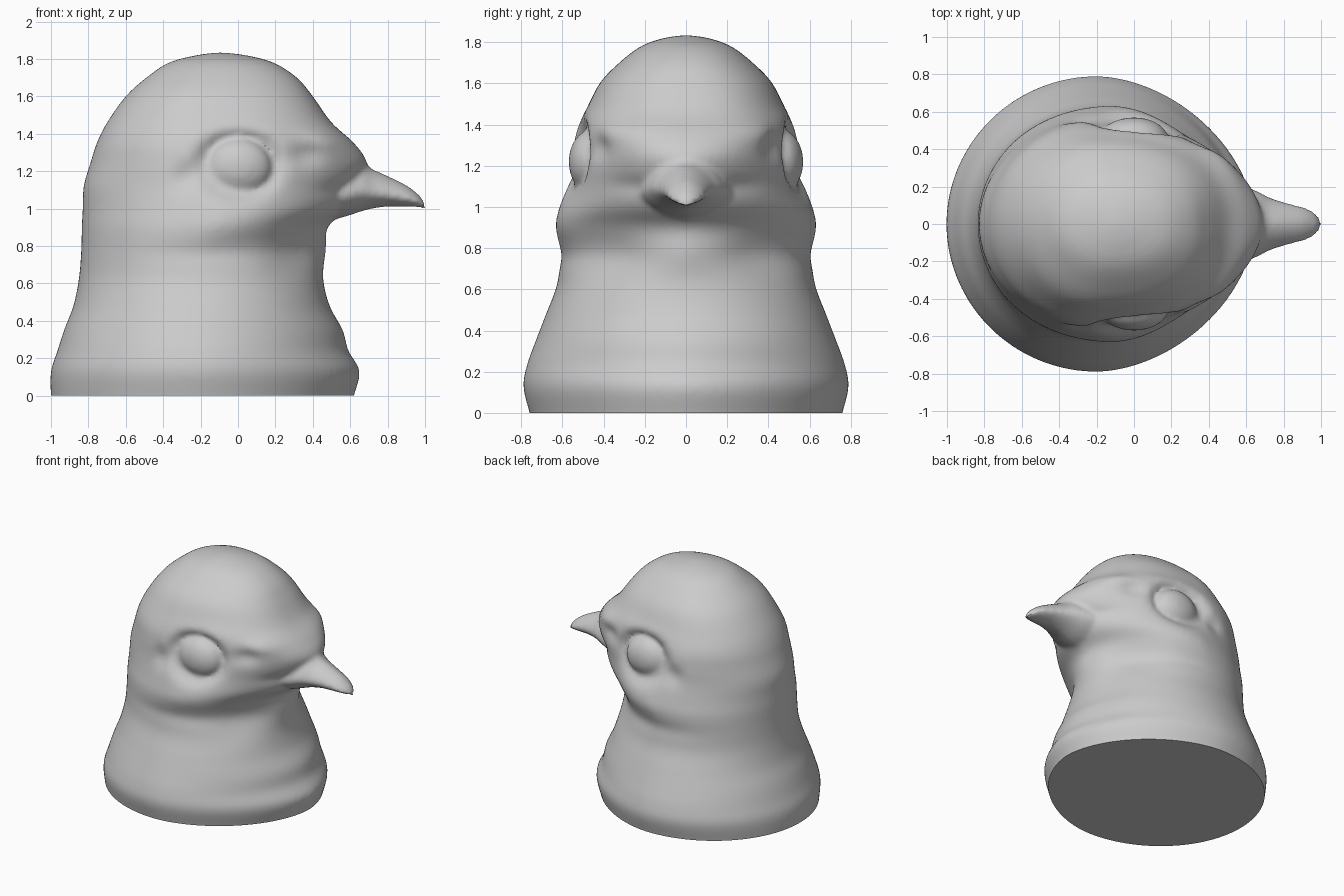
import bpy, bmesh, math
from mathutils import Vector

if "Cube" in bpy.data.objects:
    bpy.data.objects.remove(bpy.data.objects["Cube"])

# head and neck rows: z, back x, front x, half width, widest x, front roundness
ROWS = [(-.08, -.99, .60, .74, -.2, 1.8), (0, -1.0, .62, .76, -.2, 1.8), (.13, -1.0, .65, .79, -.2, 1.8),
        (.24, -.965, .59, .77, -.2, 1.85), (.35, -.93, .56, .73, -.2, 1.9), (.48, -.88, .49, .68, -.2, 2),
        (.63, -.85, .455, .625, -.2, 2), (.78, -.838, .47, .615, -.2, 1.8), (.9, -.835, .48, .625, -.15, 1.75),
        (1.0, -.83, .58, .61, -.12, 1.75), (1.12, -.825, .65, .585, -.12, 1.75), (1.24, -.79, .69, .57, -.15, 1.85),
        (1.35, -.755, .62, .54, -.2, 2.2), (1.46, -.70, .50, .49, -.2, 2.4), (1.6, -.60, .40, .42, -.18, 2.4),
        (1.7, -.49, .315, .325, -.15, 2.3), (1.78, -.37, .19, .22, -.12, 2.2), (1.82, -.22, .04, .11, -.1, 2),
        (1.835, -.10, -.09, .005, -.095, 2)]
# beak rows: x, bottom z, top z, half width
BEAK = [(.40, .92, 1.22, .24), (.55, .95, 1.25, .22), (.66, .985, 1.245, .175), (.72, 1.0, 1.21, .145),
        (.80, 1.01, 1.175, .118), (.90, 1.01, 1.125, .092), (.96, 1.008, 1.08, .065), (.99, 1.0, 1.045, .035),
        (1.005, 1.0, 1.015, .006)]
# side bumps and hollows: x, z, x radius, z radius, amount
BUMPS = [(.33, .76, .16, .13, -.06), (.10, .93, .25, .09, .02), (.36, 1.29, .09, .06, -.035),
         (.47, 1.37, .12, .06, .03), (.58, 1.10, .12, .035, -.035), (-.28, 1.17, .06, .07, -.03),
         (-.12, .76, .4, .05, -.012), (.1, 1.43, .25, .05, .012)]


def spline(rows, k):
    out = []
    for i in range(len(rows) - 1):
        p = [rows[max(0, min(len(rows) - 1, i + d))] for d in (-1, 0, 1, 2)]
        for j in range(k):
            t = j / k
            out.append([b + .5 * t * (c - a + t * (2*a - 5*b + 4*c - d + t * (3*(b - c) + d - a)))
                        for a, b, c, d in zip(*p)])
    return out + [list(rows[-1])]


def loft(bm, rings):
    vs = [[bm.verts.new(p) for p in r] for r in rings]
    n = len(vs[0])
    for a, b in zip(vs, vs[1:]):
        for i in range(n):
            bm.faces.new((a[i], a[(i + 1) % n], b[(i + 1) % n], b[i]))
    bm.faces.new(vs[0][::-1])
    bm.faces.new(vs[-1])


def spow(v, p):
    return math.copysign(abs(v) ** p, v)


def carve(x, y, z):
    d = sum(a * math.exp(-((x - bx) / rx) ** 2 - ((z - bz) / rz) ** 2) for bx, bz, rx, rz, a in BUMPS)
    # eye socket, deepest around the upper rim
    r = math.hypot(x / .21, (z - 1.225) / .165)
    d -= .055 * math.exp(-((r - .85) / .28) ** 2) * (.75 + .25 * math.tanh((z - 1.2) / .1))
    d -= .05 * math.exp(-(r / .7) ** 2)
    return Vector((x, y + d * math.tanh(y / .15), z))


bm = bmesh.new()
N = 96
# head and neck
rings = []
for z, xb, xf, w, xc, nf in spline(ROWS, 5):
    ring = []
    for i in range(N):
        t = 2 * math.pi * i / N
        c, s = math.cos(t), math.sin(t)
        n = nf if c > 0 else 2
        a = xf - xc if c > 0 else xc - xb
        ring.append(carve(xc + a * spow(c, 2 / n), w * spow(s, 2 / n), z))
    rings.append(ring)
loft(bm, rings)

# beak, widest below the middle, with a ridge on top
rings = []
for x, zb, zt, w in spline(BEAK, 5):
    zm = zb + .4 * (zt - zb)
    ring = []
    for i in range(40):
        t = 2 * math.pi * i / 40
        c, s = math.cos(t), math.sin(t)
        h = zt - zm if s > 0 else zm - zb
        ring.append((x, w * spow(c, 1.2), zm + h * spow(s, 1.2)))
    rings.append(ring)
loft(bm, rings)

# eyeballs
for side in (1, -1):
    ball = bmesh.ops.create_uvsphere(bm, u_segments=32, v_segments=20, radius=1)["verts"]
    for v in ball:
        v.co = Vector((.0 + .18 * v.co.x, side * .46 + .11 * v.co.y, 1.22 + .155 * v.co.z))

bmesh.ops.recalc_face_normals(bm, faces=bm.faces)
me = bpy.data.meshes.new("bird_head")
bm.to_mesh(me)
bm.free()
head = bpy.data.objects.new("bird_head", me)
bpy.context.collection.objects.link(head)

# merge the parts into one soft skin
m = head.modifiers.new("merge", 'REMESH')
m.mode = 'VOXEL'
m.voxel_size = .017
m = head.modifiers.new("soften", 'SMOOTH')
m.factor = .5
m.iterations = 5
dg = bpy.context.evaluated_depsgraph_get()
skin = bpy.data.meshes.new_from_object(head.evaluated_get(dg))
head.modifiers.clear()

# flat base cut
bm = bmesh.new()
bm.from_mesh(skin)
cut = bmesh.ops.bisect_plane(bm, geom=bm.verts[:] + bm.edges[:] + bm.faces[:], plane_co=(0, 0, 0),
                             plane_no=(0, 0, -1), clear_outer=True)
edges = [e for e in cut["geom_cut"] if isinstance(e, bmesh.types.BMEdge)]
bmesh.ops.contextual_create(bm, geom=edges)
bmesh.ops.recalc_face_normals(bm, faces=bm.faces)
bm.to_mesh(skin)
bm.free()
head.data = skin
bpy.context.view_layer.objects.active = head
head.select_set(True)
bpy.ops.object.shade_smooth_by_angle(angle=math.radians(50))
